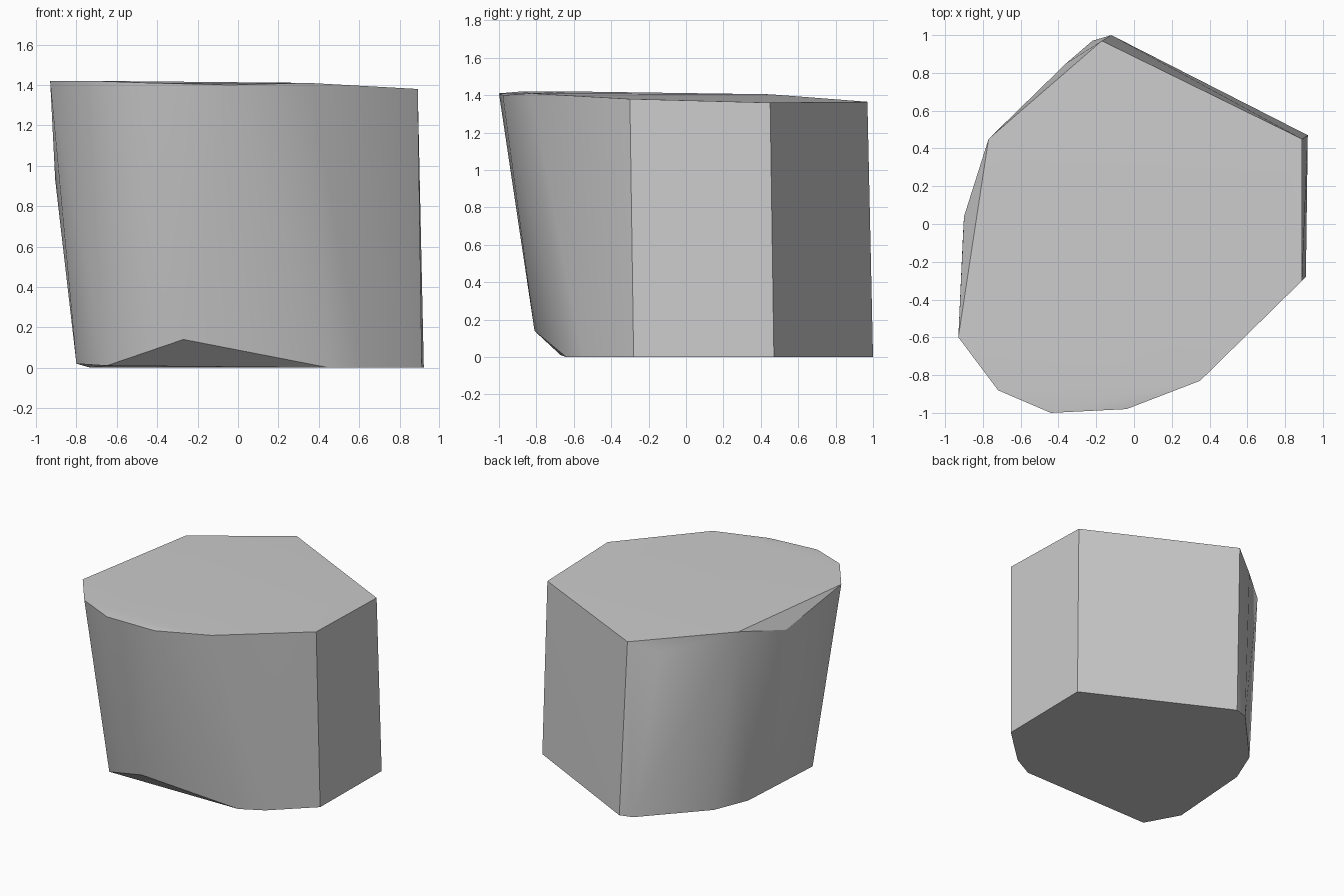
import bpy
import bmesh
from math import radians

# Remove the default object only
default_cube = bpy.data.objects.get("Cube")
if default_cube:
    bpy.data.objects.remove(default_cube, do_unlink=True)


def make_material(name, colour):
    material = bpy.data.materials.new(name)
    material.use_nodes = True
    material.diffuse_color = colour
    shader = material.node_tree.nodes["Principled BSDF"]
    shader.inputs["Base Color"].default_value = colour
    return material


def make_hull(name, corners, material, sharp_angle):
    """Wrap a tight convex skin around the corner points."""
    bm = bmesh.new()
    for corner in corners:
        bm.verts.new(corner)
    result = bmesh.ops.convex_hull(bm, input=bm.verts)
    unused = {v for v in result["geom_interior"] + result["geom_unused"]
              if isinstance(v, bmesh.types.BMVert)}
    bmesh.ops.delete(bm, geom=list(unused), context="VERTS")
    bmesh.ops.recalc_face_normals(bm, faces=bm.faces)

    mesh = bpy.data.meshes.new(name)
    bm.to_mesh(mesh)
    bm.free()
    mesh.materials.append(material)
    block = bpy.data.objects.new(name, mesh)
    bpy.context.collection.objects.link(block)

    # Soft curved sides with crisp rims
    bpy.ops.object.select_all(action="DESELECT")
    block.select_set(True)
    bpy.context.view_layer.objects.active = block
    bpy.ops.object.shade_smooth_by_angle(angle=sharp_angle)
    return block


# Upper rim, running from the back around the right side to the front
top_rim = [
    (-.17, .97, 1.365), (.89, .45, 1.36), (.89, -.3, 1.38),
    (.35, -.83, 1.41), (-.04, -.98, 1.4), (-.44, -1, 1.41),
    (-.72, -.88, 1.42), (-.93, -.6, 1.42), (-.77, .45, 1.405),
]

# Bulges on the left flank, and the lifted front toe
flank = [(-.36, .85, 1.28), (-.9, .04, 1.3), (-.905, -.05, .93)]
front_toe = [(-.27, -.81, .14)]

# Base outline, in the same order as the upper rim
base = [
    (-.12, 1, 0), (.92, .47, 0), (.91, -.28, 0), (.62, -.55, 0),
    (.45, -.64, 0), (-.65, -.67, .01), (-.8, -.43, .02),
    (-.73, .27, 0), (-.62, .54, 0), (-.22, .97, 0),
]

stone = make_material("stone grey", (.6, .6, .6, 1))
make_hull("stone_block", top_rim + flank + front_toe + base, stone, radians(30))
